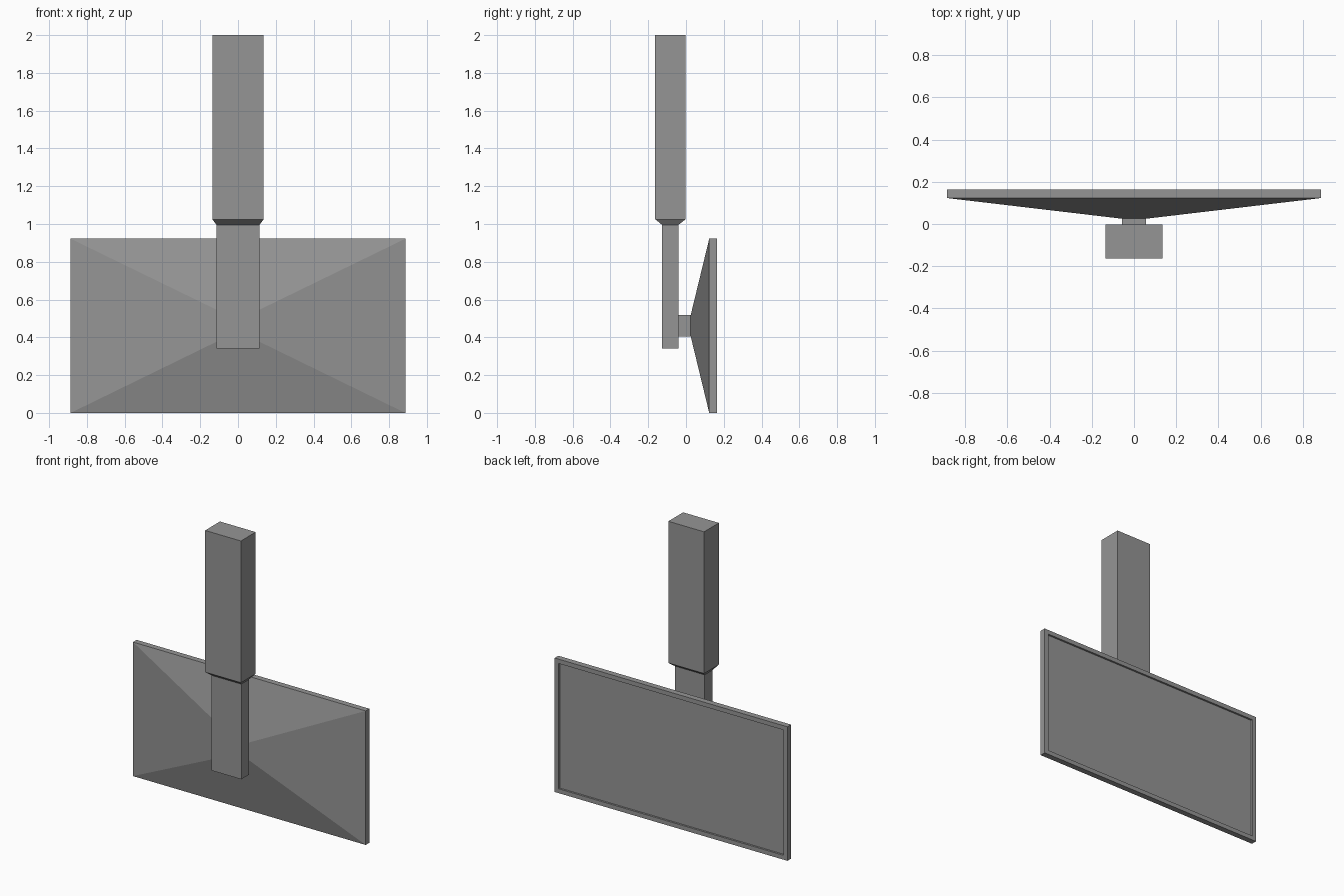
import bpy, bmesh

cube = bpy.data.objects.get("Cube")
if cube:
    bpy.data.objects.remove(cube, do_unlink=True)

grey = bpy.data.materials.new("mid grey")
grey.use_nodes = True
colour = (0.3, 0.3, 0.3, 1)
grey.diffuse_color = colour
grey.node_tree.nodes["Principled BSDF"].inputs["Base Color"].default_value = colour


def loft(name, rings, axis):
    """Join rectangular rings (position, u0, u1, v0, v1) along z or y and cap both ends."""
    bm = bmesh.new()
    loops = []
    for p, u0, u1, v0, v1 in rings:
        corners = [(u0, v0), (u1, v0), (u1, v1), (u0, v1)]
        loops.append([bm.verts.new((u, v, p) if axis == "z" else (u, p, v))
                      for u, v in corners])
    for a, b in zip(loops, loops[1:]):
        for i in range(4):
            j = (i + 1) % 4
            bm.faces.new((a[i], a[j], b[j], b[i]))
    bm.faces.new(loops[0])
    bm.faces.new(loops[-1])
    bmesh.ops.recalc_face_normals(bm, faces=bm.faces)
    mesh = bpy.data.meshes.new(name)
    bm.to_mesh(mesh)
    bm.free()
    mesh.materials.append(grey)
    obj = bpy.data.objects.new(name, mesh)
    bpy.context.collection.objects.link(obj)
    return obj


# Ceiling column: wide sleeve with a tapered lower lip
loft("upper_column", [(0.995, -0.113, 0.113, -0.126, -0.041),
                      (1.025, -0.136, 0.136, -0.163, -0.002),
                      (2.0, -0.136, 0.136, -0.163, -0.002)], "z")

# Narrow post that slides out of the sleeve
loft("lower_post", [(0.34, -0.113, 0.113, -0.126, -0.041),
                    (1.0, -0.113, 0.113, -0.126, -0.041)], "z")

# Short arm between post and display
loft("mount_arm", [(-0.045, -0.056, 0.056, 0.405, 0.518),
                   (0.026, -0.056, 0.056, 0.405, 0.518)], "y")

# Display: pyramid-shaped housing, straight rim, recessed screen
bezel = 0.03
loft("display", [(0.025, -0.056, 0.056, 0.405, 0.518),
                 (0.123, -0.886, 0.886, 0, 0.922),
                 (0.163, -0.886, 0.886, 0, 0.922),
                 (0.163, -0.886 + bezel, 0.886 - bezel, bezel, 0.922 - bezel),
                 (0.15, -0.886 + bezel, 0.886 - bezel, bezel, 0.922 - bezel)], "y")
